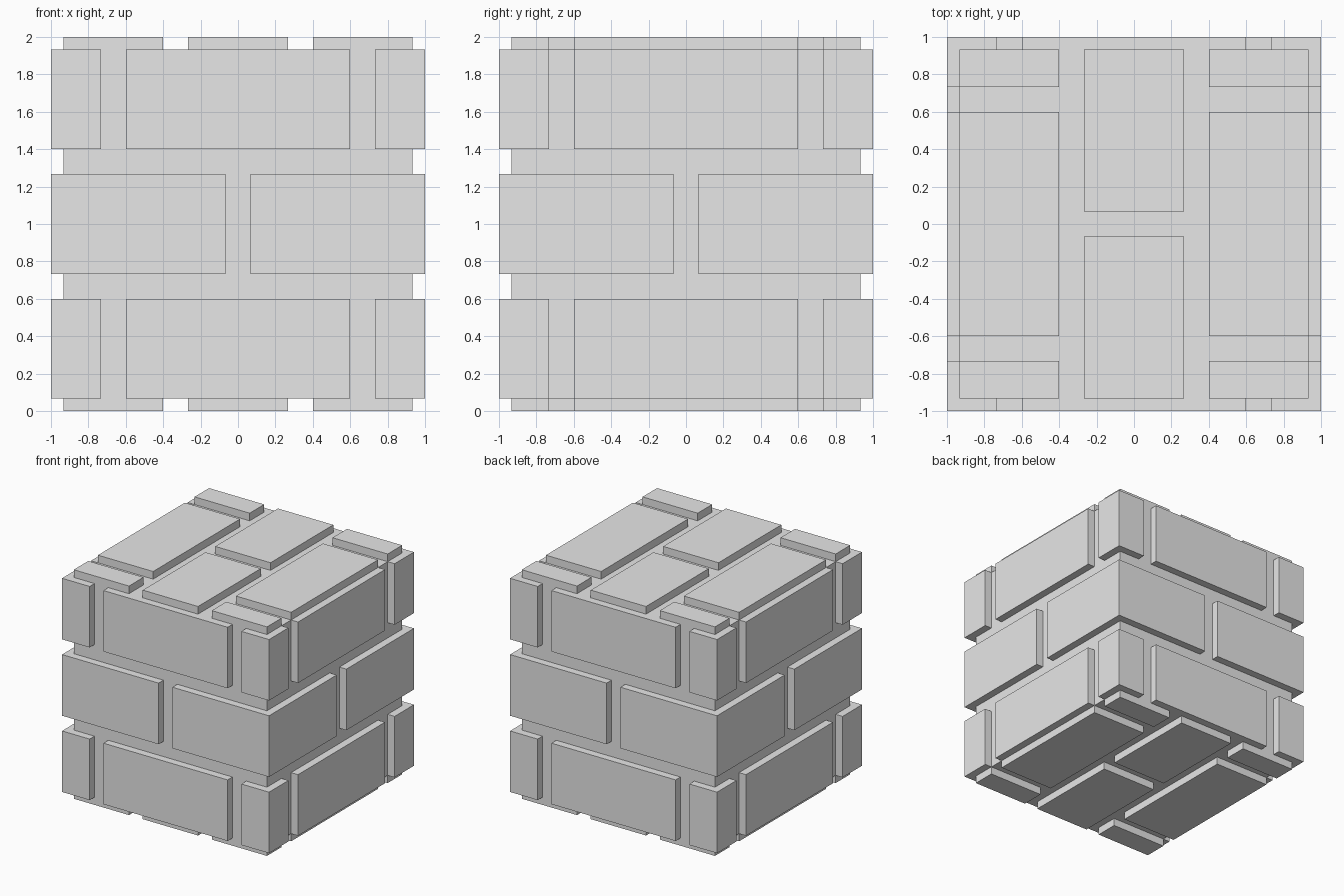
import bpy
import bmesh
from mathutils import Vector

if "Cube" in bpy.data.objects:
    bpy.data.objects.remove(bpy.data.objects["Cube"], do_unlink=True)

OUT = 1.0      # outer face of the side bricks
CORE = 0.933   # mortar face
END = 0.733    # inner edge of the short end bricks
MID = 0.6      # half length of the long bricks
GAP = 0.067    # half width of a joint

stone = bpy.data.materials.new("grey stone")
stone.use_nodes = True
grey = (0.8, 0.8, 0.8, 1)
stone.diffuse_color = grey
stone.node_tree.nodes["Principled BSDF"].inputs["Base Color"].default_value = grey


def block(name, xs, ys, zs):
    """Flat-faced box spanning the given ranges."""
    bm = bmesh.new()
    bmesh.ops.create_cube(bm, size=1)
    low, high = (Vector(c) for c in zip(xs, ys, zs))
    for v in bm.verts:
        v.co = (low + high) / 2 + v.co * (high - low)
    mesh = bpy.data.meshes.new(name)
    bm.to_mesh(mesh)
    bm.free()
    mesh.materials.append(stone)
    obj = bpy.data.objects.new(name, mesh)
    bpy.context.collection.objects.link(obj)
    return obj


def span(inner, outer, side):
    """Range from inner to outer, mirrored when side is -1."""
    return tuple(sorted((inner * side, outer * side)))


# Mortar core
block("mortar_core", (-CORE, CORE), (-CORE, CORE), (1 - CORE, 1 + CORE))

# Outer rows: corner bricks and a long brick on each side
for row, zs in (("lower", (GAP, MID)), ("upper", (2 - MID, 2 - GAP))):
    for s in (-1, 1):
        side = "left" if s > 0 else "right"
        end = "back" if s > 0 else "front"
        block(f"{row}_{end}_brick", (-MID, MID), span(CORE, OUT, s), zs)
        block(f"{row}_{side}_brick", span(CORE, OUT, s), (-MID, MID), zs)
        for t in (-1, 1):
            corner = "back" if t > 0 else "front"
            block(f"{row}_{corner}_{side}_corner_brick",
                  span(END, OUT, s), span(END, OUT, t), zs)

# Middle row: four large bricks wrapping the corners
for s in (-1, 1):
    for t in (-1, 1):
        name = f"middle_{'back' if t > 0 else 'front'}_{'left' if s > 0 else 'right'}_brick"
        block(name, span(GAP, OUT, s), span(GAP, OUT, t), (END, 2 - END))

# Paving bricks on the top and the underside
for level, zs in (("top", (1 + CORE, 2)), ("bottom", (0, 1 - CORE))):
    for s in (-1, 1):
        side = "left" if s > 0 else "right"
        column = span(0.4, CORE, s)
        block(f"{level}_{side}_long_brick", column, (-MID, MID), zs)
        for t in (-1, 1):
            end = "back" if t > 0 else "front"
            block(f"{level}_{end}_{side}_short_brick", column, span(END, CORE, t), zs)
        end = "back" if s > 0 else "front"
        block(f"{level}_{end}_centre_brick", (-0.267, 0.267), span(GAP, CORE, s), zs)
